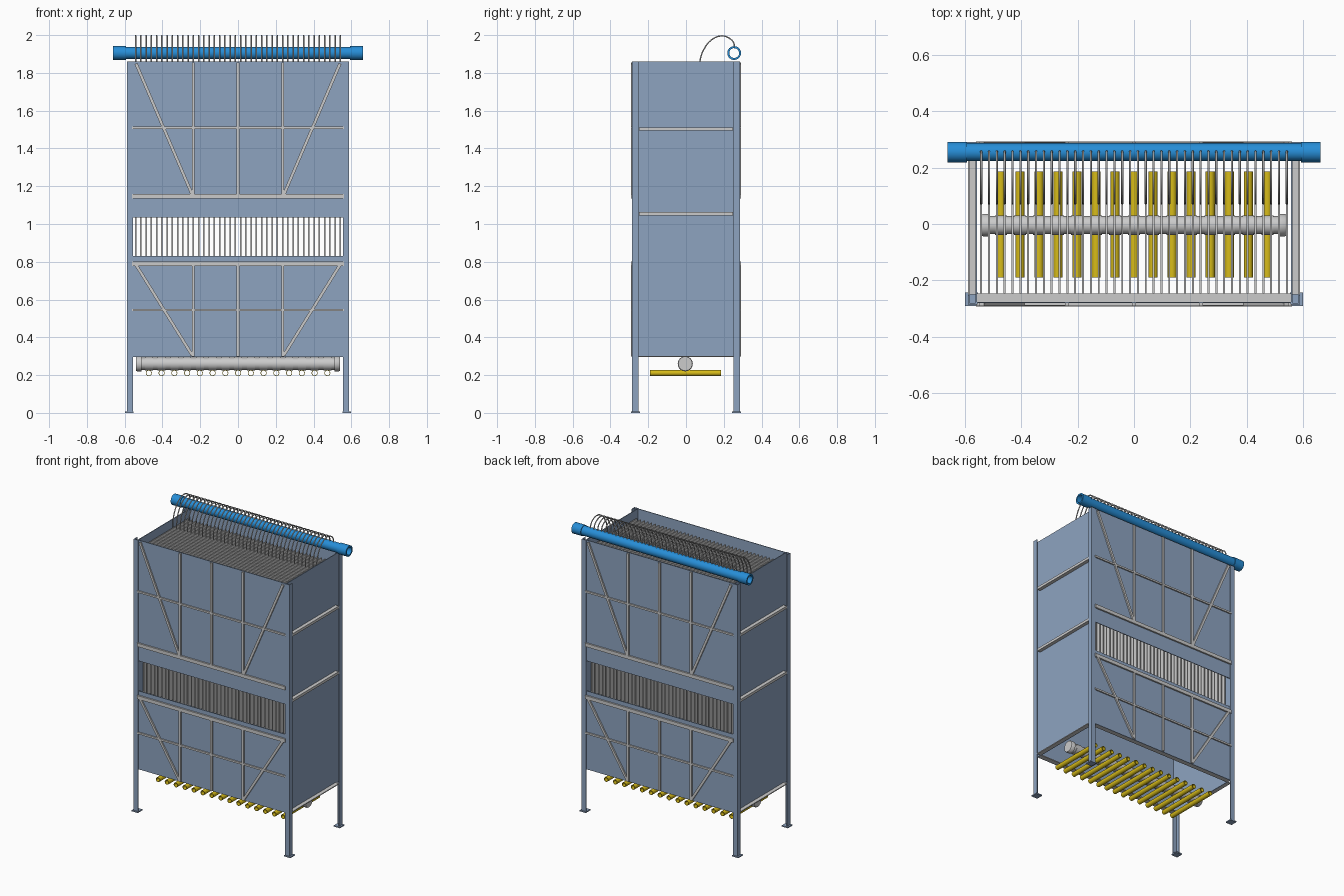
import bpy, bmesh, math
from mathutils import Vector, Matrix

if "Cube" in bpy.data.objects:
    bpy.data.objects.remove(bpy.data.objects["Cube"])


def mat(name, col):
    m = bpy.data.materials.new(name)
    m.diffuse_color = (*col, 1)
    m.use_nodes = True
    m.node_tree.nodes["Principled BSDF"].inputs["Base Color"].default_value = m.diffuse_color
    return m


STEEL = mat("blue_steel", (0.27, 0.37, 0.53))
BLUE = mat("blue_pipe", (0.02, 0.27, 0.68))
YELLOW = mat("yellow_tube", (0.68, 0.50, 0.01))


def finish(name, bm, material=None, smooth=False):
    bmesh.ops.recalc_face_normals(bm, faces=bm.faces)
    me = bpy.data.meshes.new(name)
    bm.to_mesh(me)
    bm.free()
    ob = bpy.data.objects.new(name, me)
    bpy.context.collection.objects.link(ob)
    if material:
        me.materials.append(material)
    if smooth:
        bpy.ops.object.select_all(action='DESELECT')
        ob.select_set(True)
        bpy.context.view_layer.objects.active = ob
        bpy.ops.object.shade_smooth_by_angle(angle=math.radians(40))
    return ob


def box(bm, x0, x1, y0, y1, z0, z1):
    m = Matrix.Translation(((x0 + x1) / 2, (y0 + y1) / 2, (z0 + z1) / 2)) @ \
        Matrix.Diagonal((abs(x1 - x0), abs(y1 - y0), abs(z1 - z0), 1))
    bmesh.ops.create_cube(bm, size=1, matrix=m)


def bar(bm, a, b, w, y0, y1):
    # flat bar in the xz plane from a to b
    a, b = Vector(a), Vector(b)
    d = b - a
    m = Matrix.Translation(((a.x + b.x) / 2, (y0 + y1) / 2, (a.y + b.y) / 2)) @ \
        Matrix.Rotation(-math.atan2(d.y, d.x), 4, 'Y') @ \
        Matrix.Diagonal((d.length, abs(y1 - y0), w, 1))
    bmesh.ops.create_cube(bm, size=1, matrix=m)


def lathe(bm, profile, center, axis, seg=24):
    # spin a closed (position, radius) profile around the x or y axis
    rings = []
    for i in range(seg):
        a = 2 * math.pi * i / seg
        c, s = math.cos(a), math.sin(a)
        ring = []
        for t, r in profile:
            p = Vector((t, r * c, r * s)) if axis == 'X' else Vector((r * c, t, r * s))
            ring.append(bm.verts.new(Vector(center) + p))
        rings.append(ring)
    n = len(profile)
    for i in range(seg):
        A, B = rings[i], rings[(i + 1) % seg]
        for j in range(n):
            k = (j + 1) % n
            bm.faces.new((A[j], A[k], B[k], B[j]))
    bmesh.ops.remove_doubles(bm, verts=bm.verts, dist=1e-6)


LX, LY, W, T, TOP = 0.588, 0.285, 0.033, 0.005, 1.86
SIDES = (-1, 1)

# corner angle legs with foot plates
for sx in SIDES:
    for sy in SIDES:
        name = ("front" if sy < 0 else "back") + ("_left" if sx < 0 else "_right")
        bm = bmesh.new()
        pts = [(0, 0), (W, 0), (W, T), (T, T), (T, W), (0, W)]
        f = bm.faces.new([bm.verts.new((sx * (LX - u), sy * (LY - v), 0.005)) for u, v in pts])
        ext = bmesh.ops.extrude_face_region(bm, geom=[f])
        bmesh.ops.translate(bm, vec=(0, 0, TOP - 0.005),
                            verts=[v for v in ext['geom'] if isinstance(v, bmesh.types.BMVert)])
        finish(name + "_leg", bm, STEEL)
        bm = bmesh.new()
        box(bm, sx * 0.553, sx * 0.599, sy * 0.243, sy * 0.291, 0, 0.008)
        finish(name + "_foot", bm, STEEL)

# front and back panels with stiffening bars, window left between them
for sy, side in ((-1, "front"), (1, "back")):
    for z0, z1, part in ((1.035, TOP, "upper"), (0.295, 0.83, "lower")):
        bm = bmesh.new()
        box(bm, -0.562, 0.562, sy * 0.276, sy * 0.281, z0, z1)
        finish(f"{side}_{part}_panel", bm, STEEL)
    bm = bmesh.new()
    y0, y1 = sy * 0.28, sy * 0.292
    for zb, zt, rail, mid in ((1.148, 1.855, 1.148, 1.51), (0.298, 0.79, 0.79, 0.545)):
        bar(bm, (-0.56, rail), (0.56, rail), 0.024, y0, y1)
        bar(bm, (-0.56, mid), (0.56, mid), 0.012, y0, sy * 0.29)
        for x in (-0.237, 0, 0.237):
            bar(bm, (x, zb), (x, zt), 0.014, y0, sy * 0.291)
        for sx in SIDES:
            bar(bm, (sx * 0.54, zt - 0.006), (sx * 0.242, zb + 0.006), 0.016, y0, sy * 0.2905)
    finish(f"{side}_stiffeners", bm)
    bm = bmesh.new()
    box(bm, -0.557, 0.557, sy * 0.246, sy * 0.276, 0.295, 0.301)
    finish(f"{side}_bottom_flange", bm)

# side panels recessed between the legs, with ribs and bottom flange
for sx, side in ((-1, "left"), (1, "right")):
    bm = bmesh.new()
    box(bm, sx * 0.557, sx * 0.562, -0.28, 0.28, 0.295, TOP)
    finish(side + "_side_panel", bm, STEEL)
    bm = bmesh.new()
    for z in (1.055, 1.503):
        box(bm, sx * 0.562, sx * 0.586, -0.25, 0.25, z - 0.009, z + 0.009)
    box(bm, sx * 0.562, sx * 0.588, -0.25, 0.25, 0.295, 0.301)
    finish(side + "_side_ribs", bm)

# membrane plates
N = 40
xs = [-0.542 + 1.084 * i / (N - 1) for i in range(N)]
bm = bmesh.new()
for x in xs:
    box(bm, x - 0.0035, x + 0.0035, -0.246, 0.246, 0.80, 1.81)
finish("membrane_plates", bm)

# hoses from every plate up to the collecting pipe
cu = bpy.data.curves.new("suction_hoses", 'CURVE')
cu.dimensions = '3D'
cu.bevel_depth = 0.004
cu.bevel_resolution = 1
cu.resolution_u = 3
path = [(0.072, 1.80), (0.075, 1.87), (0.095, 1.925), (0.135, 1.975),
        (0.19, 1.996), (0.23, 1.983), (0.252, 1.96), (0.258, 1.93)]
for x in xs:
    sp = cu.splines.new('BEZIER')
    sp.bezier_points.add(len(path) - 1)
    for p, (y, z) in zip(sp.bezier_points, path):
        p.co = (x, y, z)
        p.handle_left_type = p.handle_right_type = 'AUTO'
ob = bpy.data.objects.new("suction_hoses", cu)
bpy.context.collection.objects.link(ob)

# hollow collecting pipe with end sockets
bm = bmesh.new()
R, S, I, E = 0.032, 0.0365, 0.026, 0.662
lathe(bm, [(-E, I), (-E, S), (-0.592, S), (-0.592, R), (0.592, R), (0.592, S), (E, S), (E, I)],
      (0, 0.255, 1.905), 'X', 32)
finish("collecting_pipe", bm, BLUE, True)

# air supply pipe with end caps
bm = bmesh.new()
lathe(bm, [(-0.54, 0), (-0.54, 0.037), (-0.535, 0.04), (-0.512, 0.04), (-0.512, 0.032),
           (0.512, 0.032), (0.512, 0.04), (0.535, 0.04), (0.54, 0.037), (0.54, 0)],
      (0, -0.004, 0.26), 'X', 24)
finish("air_supply_pipe", bm, None, True)

# diffuser tubes with saddle fittings
fit, tubes = bmesh.new(), bmesh.new()
for i in range(15):
    x = -0.472 + 0.0675 * i
    lathe(tubes, [(-0.19, 0.013), (-0.19, 0.016), (0.186, 0.016), (0.186, 0.013)],
          (x, 0, 0.211), 'Y', 16)
    lathe(fit, [(-0.021, 0.032), (-0.021, 0.035), (0.021, 0.035), (0.021, 0.032)],
          (x, -0.004, 0.26), 'X', 24)
finish("diffuser_tubes", tubes, YELLOW, True)
finish("diffuser_saddles", fit, None, True)
